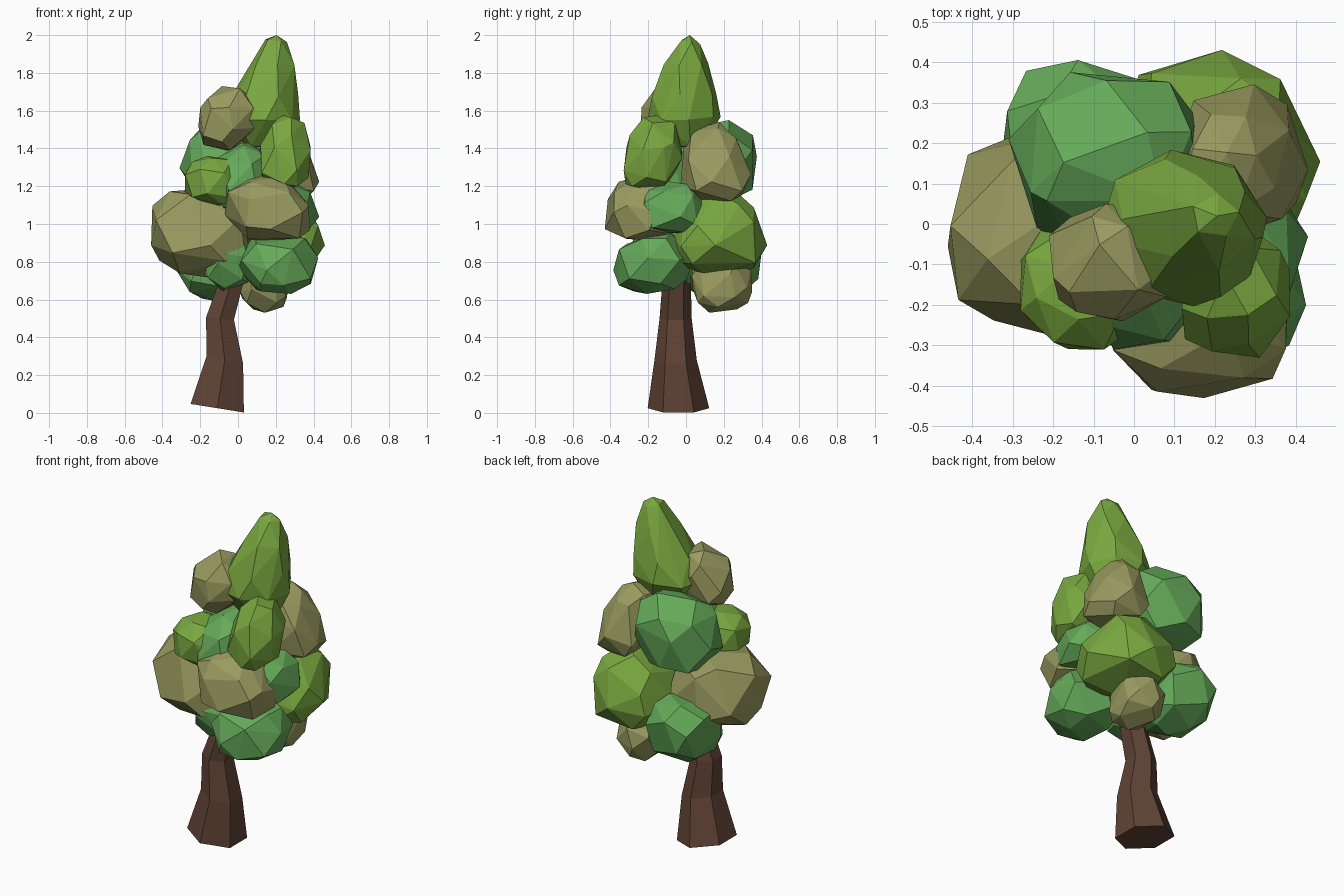
import bpy, bmesh, math, random
from mathutils import Vector

if "Cube" in bpy.data.objects:
    bpy.data.objects.remove(bpy.data.objects["Cube"])


def material(name, rgb):
    m = bpy.data.materials.new(name)
    m.diffuse_color = (*rgb, 1)
    m.use_nodes = True
    m.node_tree.nodes["Principled BSDF"].inputs["Base Color"].default_value = m.diffuse_color
    return m


OLIVE = material("olive leaf", (0.32, 0.325, 0.115))
GREEN = material("grass leaf", (0.19, 0.39, 0.05))
TEAL = material("cool leaf", (0.13, 0.40, 0.10))
BARK = material("bark", (0.115, 0.055, 0.035))


def finish(name, bm, mat):
    bmesh.ops.recalc_face_normals(bm, faces=bm.faces)
    me = bpy.data.meshes.new(name)
    bm.to_mesh(me)
    bm.free()
    me.materials.append(mat)
    ob = bpy.data.objects.new(name, me)
    bpy.context.collection.objects.link(ob)
    return ob


def hull(name, pts, mat):
    bm = bmesh.new()
    for p in pts:
        bm.verts.new(p)
    bmesh.ops.convex_hull(bm, input=bm.verts)
    loose = [v for v in bm.verts if not v.link_faces]
    bmesh.ops.delete(bm, geom=loose, context='VERTS')
    # merge nearly flat neighbours into larger facets
    bmesh.ops.dissolve_limit(bm, angle_limit=math.radians(7), verts=bm.verts, edges=bm.edges)
    return finish(name, bm, mat)


def clump(name, mat, xr, yr, zr, taper=0, lean=(0, 0), seed=0, n=24):
    """Chunky leaf clump filling the given ranges; taper < 0 narrows the top."""
    rnd = random.Random(seed)
    turn = rnd.uniform(0, 6.28)
    pts = []
    for i in range(n):
        z = 1 - 2 * (i + 0.5) / n
        a = turn + i * 2.39996
        r = math.sqrt(1 - z * z)
        j = Vector([rnd.uniform(-0.2, 0.2) for _ in range(3)])
        p = (Vector((r * math.cos(a), r * math.sin(a), z)) + j).normalized()
        p = Vector([math.copysign(abs(c) ** 0.85, c) for c in p])
        s = 1 + taper * p.z
        pts.append(Vector((p.x * s + lean[0] * p.z, p.y * s + lean[1] * p.z, p.z)))
    for k, (lo, hi) in enumerate((xr, yr, zr)):
        a, b = min(p[k] for p in pts), max(p[k] for p in pts)
        for p in pts:
            p[k] = lo + (p[k] - a) / (b - a) * (hi - lo)
    return hull(name, pts, mat)


# trunk: bent six-sided tube (x, y, z, radius, tilt)
bm = bmesh.new()
rings = []
for x, y, z, r, tilt in [(-.11, -.04, .025, .163, -.16), (-.07, -.055, .28, .112, -.2),
                         (-.095, -.055, .5, .085, -.1), (-.04, -.05, .68, .076, 0),
                         (.05, -.02, .95, .05, 0)]:
    ring = []
    for i in range(6):
        a = math.radians(30 + 60 * i)
        dx = r * math.cos(a)
        ring.append(bm.verts.new((x + dx, y + r * math.sin(a), z + dx * tilt)))
    rings.append(ring)
for lo, hi in zip(rings, rings[1:]):
    for i in range(6):
        bm.faces.new((lo[i], lo[(i + 1) % 6], hi[(i + 1) % 6], hi[i]))
bm.faces.new(rings[0])
bm.faces.new(rings[-1])
finish("trunk", bm, BARK)

# pointed crown (x, y, z, rx, ry, sides)
pts = []
rnd = random.Random(4)
for x, y, z, rx, ry, n in [(.14, 0, 1.42, .11, .10, 5), (.12, -.01, 1.56, .21, .195, 8),
                           (.145, -.01, 1.68, .175, .185, 6), (.185, 0, 1.84, .12, .12, 6),
                           (.2, .02, 1.965, .06, .055, 5)]:
    off = rnd.uniform(0, 1)
    for i in range(n):
        a = off + i * 2 * math.pi / n
        pts.append(Vector((x + rx * math.cos(a), y + ry * math.sin(a), z + rnd.uniform(-.015, .015))))
pts.append(Vector((.205, .02, 2.0)))
hull("crown_tip", pts, GREEN)

# leaf clumps, top to bottom: x, y, z ranges, taper, lean
for seed, args in enumerate([
    ("upper_front_clump", OLIVE, (-.21, .10), (-.24, .05), (1.39, 1.73), -.08, (.1, 0)),
    ("upper_right_front_clump", GREEN, (.11, .385), (-.33, -.02), (1.17, 1.58), -.15, (.1, .15)),
    ("upper_right_back_clump", OLIVE, (.10, .43), (-.03, .345), (1.12, 1.54), -.3, (-.2, -.1)),
    ("upper_back_clump", TEAL, (-.31, .16), (-.06, .375), (1.10, 1.55), -.05, (.1, .05)),
    ("inner_clump", TEAL, (-.14, .2), (-.31, .08), (1.05, 1.43), -.1, (0, .1)),
    ("middle_left_front_clump", GREEN, (-.28, .04), (-.31, .0), (1.09, 1.36), -.05, (0, 0)),
    ("middle_front_clump", OLIVE, (-.07, .38), (-.43, -.05), (.91, 1.27), -.1, (-.15, .1)),
    ("middle_left_clump", OLIVE, (-.46, .07), (-.29, .24), (.71, 1.19), 0, (-.1, 0)),
    ("middle_right_clump", TEAL, (.08, .43), (-.26, .12), (.95, 1.23), -.1, (-.1, 0)),
    ("middle_back_clump", GREEN, (-.06, .46), (-.08, .43), (.72, 1.18), -.2, (0, 0)),
    ("lower_right_clump", TEAL, (.0, .425), (-.385, .04), (.63, .95), 0, (0, .1)),
    ("lower_back_right_clump", OLIVE, (.01, .27), (.03, .35), (.53, .84), 0, (0, 0)),
    ("lower_back_left_clump", TEAL, (-.33, .06), (-.02, .405), (.59, .97), 0, (-.1, .1)),
    ("lower_front_clump", TEAL, (-.19, .08), (-.24, .08), (.645, .95), 0, (0, 0)),
]):
    clump(*args, seed=seed + 11)
